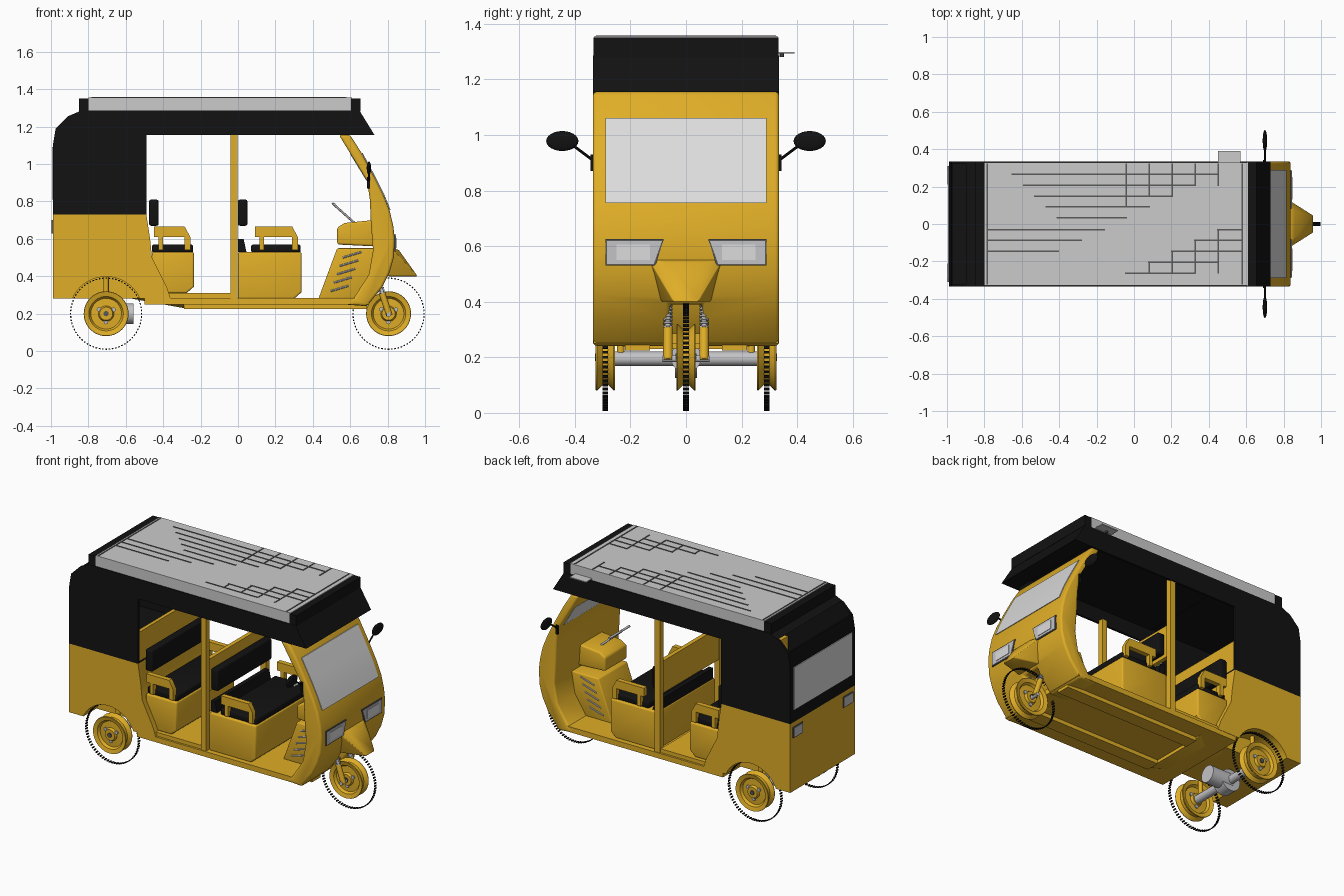
import bpy, bmesh, math
from mathutils import Vector, Matrix

cube = bpy.data.objects.get("Cube")
if cube:
    bpy.data.objects.remove(cube, do_unlink=True)


def colour(name, r, g, b):
    m = bpy.data.materials.new(name)
    m.use_nodes = True
    m.diffuse_color = (r, g, b, 1)
    m.node_tree.nodes["Principled BSDF"].inputs["Base Color"].default_value = (r, g, b, 1)
    return m


yellow = colour("yellow paint", .74, .42, .02)
black = colour("black", .006, .006, .006)
glass = colour("pale glass", .72, .72, .72)
panel = colour("panel grey", .6, .6, .6)
silver = colour("silver", .55, .55, .57)
grey = colour("dark grey", .1, .1, .1)


def finish(name, bm, mat, bevel=0, cuts=()):
    """Turn a bmesh into an object, with optional cuts and softened corners."""
    bmesh.ops.recalc_face_normals(bm, faces=bm.faces)
    mesh = bpy.data.meshes.new(name)
    bm.to_mesh(mesh)
    bm.free()
    mesh.materials.append(mat)
    ob = bpy.data.objects.new(name, mesh)
    bpy.context.collection.objects.link(ob)
    bpy.ops.object.select_all(action='DESELECT')
    bpy.context.view_layer.objects.active = ob
    ob.select_set(True)
    for cutter in cuts:
        mod = ob.modifiers.new("cut", 'BOOLEAN')
        mod.operation, mod.object, mod.solver = 'DIFFERENCE', cutter, 'EXACT'
        bpy.ops.object.modifier_apply(modifier=mod.name)
    for cutter in cuts:
        bpy.data.objects.remove(cutter, do_unlink=True)
    if bevel:
        mod = ob.modifiers.new("soft edges", 'BEVEL')
        mod.width, mod.segments, mod.limit_method = bevel, 3, 'ANGLE'
        mod.angle_limit = math.radians(50)
        bpy.ops.object.modifier_apply(modifier=mod.name)
    bpy.ops.object.shade_smooth_by_angle(angle=math.radians(35))
    return ob


def prism(name, pts, y0, y1, mat, **kw):
    """Side profile (x, z) extruded across the vehicle."""
    bm = bmesh.new()
    face = bm.faces.new([bm.verts.new((x, y0, z)) for x, z in pts])
    new = bmesh.ops.extrude_face_region(bm, geom=[face])["geom"]
    bmesh.ops.translate(bm, vec=(0, y1 - y0, 0),
                        verts=[v for v in new if isinstance(v, bmesh.types.BMVert)])
    return finish(name, bm, mat, **kw)


def box(name, x0, x1, y0, y1, z0, z1, mat, **kw):
    return prism(name, [(x0, z0), (x1, z0), (x1, z1), (x0, z1)], y0, y1, mat, **kw)


def skin(name, path, y0, y1, mat, shift=.004):
    """Thin plate that follows a side path."""
    back = [(x + shift, z) for x, z in reversed(path)]
    return prism(name, path + back, y0, y1, mat)


def rod(name, a, b, r, mat, seg=20, r2=None):
    a, b = Vector(a), Vector(b)
    bm = bmesh.new()
    turn = (b - a).to_track_quat('Z', 'Y').to_matrix().to_4x4()
    bmesh.ops.create_cone(bm, cap_ends=True, segments=seg, radius1=r, radius2=r2 or r,
                          depth=(b - a).length, matrix=Matrix.Translation((a + b) / 2) @ turn)
    return finish(name, bm, mat)


def hull(name, pts, mat, **kw):
    bm = bmesh.new()
    for p in pts:
        bm.verts.new(p)
    bmesh.ops.convex_hull(bm, input=bm.verts)
    return finish(name, bm, mat, **kw)


def wheel(name, x, y):
    z, r = .2, .19
    # Dished rim turned around the axle
    half = [(0, .03), (.035, .03), (.042, .014), (.082, .012), (.092, .028), (.118, .035), (.12, .03), (.1, .01)]
    prof = half + [(a, -b) for a, b in reversed(half)]
    bm = bmesh.new()
    vs = [bm.verts.new((x + a, y + b, z)) for a, b in prof]
    es = [bm.edges.new(p) for p in zip(vs, vs[1:])]
    bmesh.ops.spin(bm, geom=vs + es, cent=(x, y, z), axis=(0, 1, 0), angle=math.tau, steps=40)
    bmesh.ops.remove_doubles(bm, verts=bm.verts, dist=.0005)
    finish(name + "_rim", bm, yellow)
    # Separate tread blocks
    bm = bmesh.new()
    n = 68
    for i in range(n):
        m = (Matrix.Translation((x, y, z)) @ Matrix.Rotation(math.tau * i / n, 4, 'Y')
             @ Matrix.Translation((r, 0, 0)) @ Matrix.Diagonal((.006, .02, .009, 1)))
        bmesh.ops.create_cube(bm, size=1, matrix=m)
    finish(name + "_tread", bm, black)
    rod(name + "_axle_cap", (x, y - .037, z), (x, y + .037, z), .014, grey)
    for i in range(3):
        t = math.tau * i / 3 + .5
        px, pz = x + .045 * math.cos(t), z + .045 * math.sin(t)
        rod(name + "_bolt", (px, y - .022, pz), (px, y + .022, pz), .012, silver, 8)


# Wheels
wheel("front_wheel", .805, 0)
sides = (("right", -1), ("left", 1))
for side, s in sides:
    wheel(side + "_rear_wheel", -.705, s * .29)

# Rear body with wheel arches
arches = [rod("arch_cutter", (-.705, s * .2, .2), (-.705, s * .4, .2), .198, yellow, 48) for _, s in sides]
prism("rear_body", [(-.99, .28), (-.36, .28), (-.38, .34), (-.46, .5), (-.47, .6), (-.49, .73), (-.99, .73)],
      -.335, .335, yellow, cuts=arches)

# Black rear cover and canopy, hollow inside
cabin = box("cabin_cutter", -.97, -.4, -.32, .32, .74, 1.26, black)
under = box("roof_cutter", -.5, .62, -.32, .32, 1.1, 1.25, black)
prism("canopy", [(-.99, .73), (-.99, 1.1), (-.975, 1.19), (-.91, 1.255), (-.84, 1.285), (.65, 1.285),
                 (.73, 1.155), (-.49, 1.155), (-.49, .73)], -.335, .335, black, cuts=[cabin, under])
skin("rear_window", [(-.995, .81), (-.995, 1.09)], -.3, .3, glass, .007)
for side, s in sides:
    y0, y1 = sorted((s * .21, s * .31))
    skin(side + "_tail_light_frame", [(-.996, .63), (-.996, .7)], y0, y1, grey, .008)
    skin(side + "_tail_light", [(-.998, .635), (-.998, .695)], y0 + .006, y1 - .006, silver, .008)

# Roof panel with end rails and printed lines
box("roof_panel", -.8, .61, -.33, .33, 1.28, 1.355, panel)
for name, x in (("rear_rail", -.85), ("front_rail", .605)):
    box(name, x, x + .05, -.333, .333, 1.28, 1.35, black)
box("roof_tab", .45, .57, .33, .39, 1.292, 1.298, panel)
rod("tab_bolt", (.5, .345, 1.28), (.5, .345, 1.293), .008, grey, 8)


def line(x0, x1, y0, y1):
    w = .004
    box("panel_line", x0 - w, x1 + w, y0 - w, y1 + w, 1.354, 1.358, grey)


pitch, row = .123, .058
for x in (-.785, .58):
    line(x, x, -.32, .32)
for k in range(5):
    line(-.65 + k * .06, .45 - k * pitch, .265 - k * row, .265 - k * row)
    line(.57 - pitch * (k + 1), .57 - pitch * max(0, k - 2), -.03 - k * row, -.03 - k * row)
    line(.45 - k * pitch, .45 - k * pitch, .265 - (k // 2 + 1) * row, .32)
    line(.45 - k * pitch, .45 - k * pitch, -.26, -.03 - k * row)
for k in range(3):
    line(-.78, -.16 - k * pitch, -.03 - k * row, -.03 - k * row)

# Floor, sills and underside
box("floor", -.5, .7, -.333, .333, .25, .285, yellow)
box("rear_step", -.4, -.04, -.32, .32, .28, .31, yellow)
for side, s in sides:
    y0, y1 = sorted((s * .13, s * .22))
    box(side + "_floor_rail", -.29, .69, y0, y1, .225, .255, yellow)
hull("underside_fairing", [(x, s * y, z) for s in (-1, 1)
     for x, y, z in ((-.29, .2, .23), (-.29, .32, .27), (-.62, .12, .29))], yellow)

# Curved front shell with a gap for the wheel
outer = [(.6, 1.155), (.66, 1.06), (.73, .93), (.775, .84), (.81, .755), (.83, .67), (.838, .6), (.833, .5),
         (.81, .42), (.77, .34), (.69, .24)]
inner = [(.56, .25), (.62, .285), (.7, .41), (.722, .54), (.71, .69), (.705, .81), (.69, .91), (.54, 1.155)]
gap = box("wheel_gap_cutter", .5, 1, -.06, .06, .1, .39, yellow)
prism("front_shell", outer + inner, -.335, .335, yellow, bevel=.014, cuts=[gap])
skin("windshield", [(x + .001, z) for x, z in outer[1:5]], -.29, .29, glass, .005)
skin("windshield_inside", [(.6, 1.052), (.685, .913)], -.29, .29, glass, .003)

# Headlights, mirrors and front suspension
for side, s in sides:
    for part, e, mat, x in (("frame", 0, grey, .836), ("lamp", .006, silver, .838)):
        ys = [s * (.08 + e), s * (.29 - e), s * (.29 - e), s * (.11 + e)]
        zs = [.625 - e, .625 - e, .53 + e, .53 + e]
        hull(side + "_headlight_" + part, [(x + d, y, z) for y, z in zip(ys, zs) for d in (0, .006)], mat)
    y0, y1 = sorted((s * .13, s * .25))
    skin(side + "_headlight_lens", [(.841, .55), (.841, .605)], y0, y1, glass, .006)
    bm = bmesh.new()
    bmesh.ops.create_uvsphere(bm, u_segments=20, v_segments=12, radius=1,
        matrix=Matrix.Translation((.7, s * .445, .978)) @ Matrix.Diagonal((.012, .058, .036, 1)))
    finish(side + "_mirror", bm, black)
    rod(side + "_mirror_stem", (.7, s * .33, .905), (.7, s * .41, .965), .005, black, 8)
    box(side + "_mirror_bracket", .69, .705, s * .337 - .006, s * .337 + .006, .87, .93, black)
    y = s * .065
    rod(side + "_fork_leg", (.81, y, .19), (.77, y, .31), .017, yellow)
    rod(side + "_spring_core", (.775, y, .3), (.745, y, .4), .01, silver)
    for i in range(7):
        c = Vector((.773 - i * .004, y, .305 + i * .013))
        rod(side + "_spring_coil", c, c + Vector((-.002, 0, .006)), .017, silver, 14)
    rod(side + "_rear_strut", (-.705, s * .235, .2), (-.705, s * .235, .4), .014, yellow)
rod("front_axle", (.805, -.085, .195), (.805, .085, .195), .012, silver)
hull("front_beak", [(.81, s * .14, .56) for s in (-1, 1)] + [(.96, s * .045, .4) for s in (-1, 1)]
     + [(.8, s * .09, .4) for s in (-1, 1)] + [(.86, s * .07, .54) for s in (-1, 1)], yellow, bevel=.006)

# Rear axle and motor
rod("rear_axle", (-.705, -.26, .195), (-.705, .26, .195), .026, silver)
rod("motor", (-.72, 0, .2), (-.56, 0, .2), .055, silver, 28)
rod("motor_gearbox", (-.705, -.04, .195), (-.705, .04, .195), .07, silver, 28)

# Door pillars and seat partitions
for side, s in sides:
    box(side + "_pillar", -.04, -.003, s * .31 - .018, s * .31 + .018, .28, 1.17, yellow)
box("front_partition", -.035, -.008, -.3, .3, .66, .87, yellow)
box("rear_partition", -.515, -.492, -.33, .33, .6, .93, yellow)

# Seats
for name, back, x0, x1, floor in (("front", 0, 0, .34, .28), ("rear", -.475, -.46, -.235, .31)):
    prism(name + "_seat_base", [(x0, floor), (x1 - .04, floor), (x1, floor + .035), (x1, .53), (x0, .53)],
          -.3, .3, yellow, bevel=.01)
    box(name + "_seat_cushion", max(x0, x1 - .27), x1 - .005, -.285, .285, .525, .57, black, bevel=.012)
    box(name + "_seat_back", back, back + .05, -.28, .28, .67, .81, black, bevel=.01)
    start, end = max(x0 + .01, x1 - .25), x1 - .02
    for side, s in sides:
        y0, y1 = s * .29 - .016, s * .29 + .016
        prism(name + "_seat_" + side + "_arm",
              [(start, .61), (start, .665), (end - .03, .665), (end, .61), (end, .54), (end - .03, .54),
               (end - .03, .61), (start + .05, .61), (start + .05, .54), (start + .025, .54), (start + .025, .61)],
              y0, y1, yellow)
prism("lumbar_pad", [(0, .53), (.045, .53), (.03, .6), (0, .6)], -.28, .28, black)

# Dashboard, leg shield and steering bar
prism("leg_shield", [(.43, .28), (.53, .55), (.74, .55), (.72, .4), (.64, .28)], -.15, .15, yellow, bevel=.008)
prism("dashboard", [(.53, .57), (.53, .66), (.57, .685), (.72, .7), (.73, .56)], -.15, .08, yellow, bevel=.012)
rod("steering_column", (.64, 0, .67), (.505, -.06, .79), .006, silver)
rod("steering_bar", (.515, -.15, .785), (.515, .06, .785), .007, silver)
for i in range(5):
    z = .33 + i * .045
    x = .445 + (z - .28) * .37
    rod("shield_trim", (x, -.13, z), (x, .13, z), .006, silver, 8)
    for _, s in sides:
        rod("shield_side_trim", (x + .03, s * .151, z - .01), (x + .13, s * .151, z + .02), .005, silver, 8)
